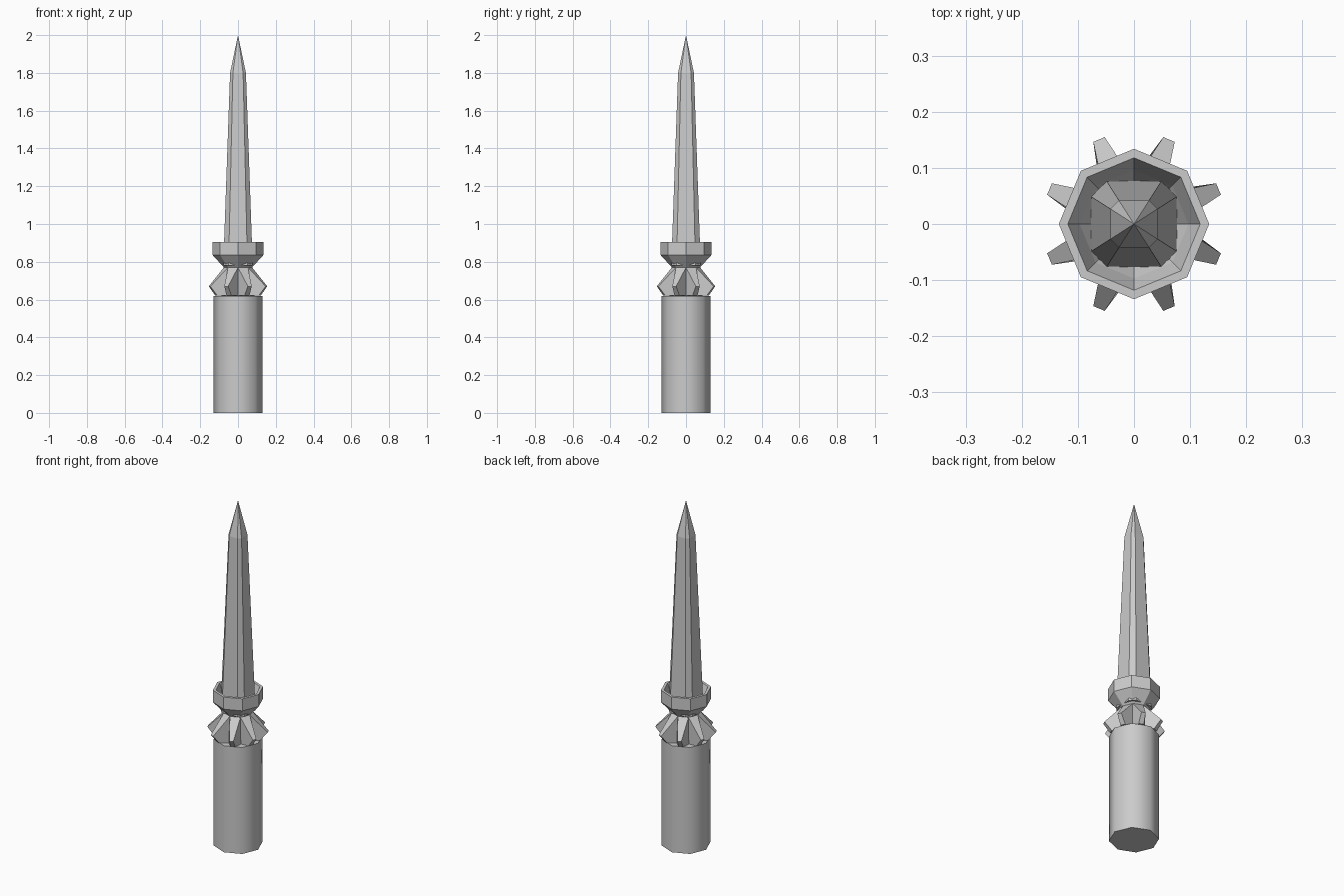
import bpy, math

if "Cube" in bpy.data.objects:
    bpy.data.objects.remove(bpy.data.objects["Cube"])

steel = bpy.data.materials.new("grey")
steel.diffuse_color = (0.6, 0.6, 0.6, 1)
steel.use_nodes = True
steel.node_tree.nodes["Principled BSDF"].inputs["Base Color"].default_value = steel.diffuse_color


def make(name, verts, faces, smooth=lambda f: False):
    mesh = bpy.data.meshes.new(name)
    mesh.from_pydata(verts, [], faces)
    mesh.materials.append(steel)
    for p in mesh.polygons:
        p.use_smooth = smooth(p)
    ob = bpy.data.objects.new(name, mesh)
    bpy.context.collection.objects.link(ob)
    return ob


def ring(r, z):
    return [(r * math.cos(k * math.pi / 4), r * math.sin(k * math.pi / 4), z) for k in range(8)]


def cut_square(h, c, z):
    # square of half width h with its corners cut off at c
    return [(h, -c, z), (h, c, z), (c, h, z), (-c, h, z),
            (-h, c, z), (-h, -c, z), (-c, -h, z), (c, -h, z)]


def bridge(rings):
    # side quads between stacked eight-point rings
    return [(i * 8 + k, i * 8 + (k + 1) % 8, i * 8 + 8 + (k + 1) % 8, i * 8 + 8 + k)
            for i in range(len(rings) - 1) for k in range(8)]


def loft(name, rings, smooth=lambda f: False):
    verts = [v for r in rings for v in r]
    n = len(verts)
    faces = bridge(rings) + [tuple(range(7, -1, -1)), tuple(range(n - 8, n))]
    return make(name, verts, faces, smooth)


# Handle: eight sides, smooth shaded, flat ends
loft("handle", [ring(0.13, 0), ring(0.13, 0.62)], lambda p: abs(p.normal.z) < 0.5)

# Neck with eight tapered teeth pulled out of its faces
top, bottom = ring(0.075, 0.77), ring(0.085, 0.62)
verts, faces = top + bottom, [tuple(range(8)), tuple(range(15, 7, -1))]
for k in range(8):
    a = (k + 0.5) * math.pi / 4
    n = len(verts)
    for r, w, z in ((0.163, -0.011, 0.67), (0.163, 0.011, 0.67),
                    (0.125, 0.014, 0.622), (0.125, -0.014, 0.622)):
        verts.append((r * math.cos(a) - w * math.sin(a), r * math.sin(a) + w * math.cos(a), z))
    j = (k + 1) % 8
    base = [k, j, 8 + j, 8 + k]
    faces.append((n + 3, n + 2, n + 1, n))
    for i in range(4):
        m = (i + 1) % 4
        faces.append((base[m], base[i], n + i, n + m))
make("toothed_neck", verts, faces)

# Collar: flared cup with a thick rim
loft("collar", [ring(0.07, 0.765), ring(0.134, 0.835), ring(0.134, 0.905),
                ring(0.118, 0.905), ring(0.097, 0.85), ring(0.065, 0.79)])

# Blade: tapering square with cut corners, ending in a point
rings = [cut_square(0.078, 0.05, 0.78), cut_square(0.042, 0.027, 1.8)]
verts = rings[0] + rings[1] + [(0, 0, 2)]
faces = bridge(rings) + [tuple(range(7, -1, -1))]
faces += [(8 + k, 8 + (k + 1) % 8, 16) for k in range(8)]
make("blade", verts, faces)
